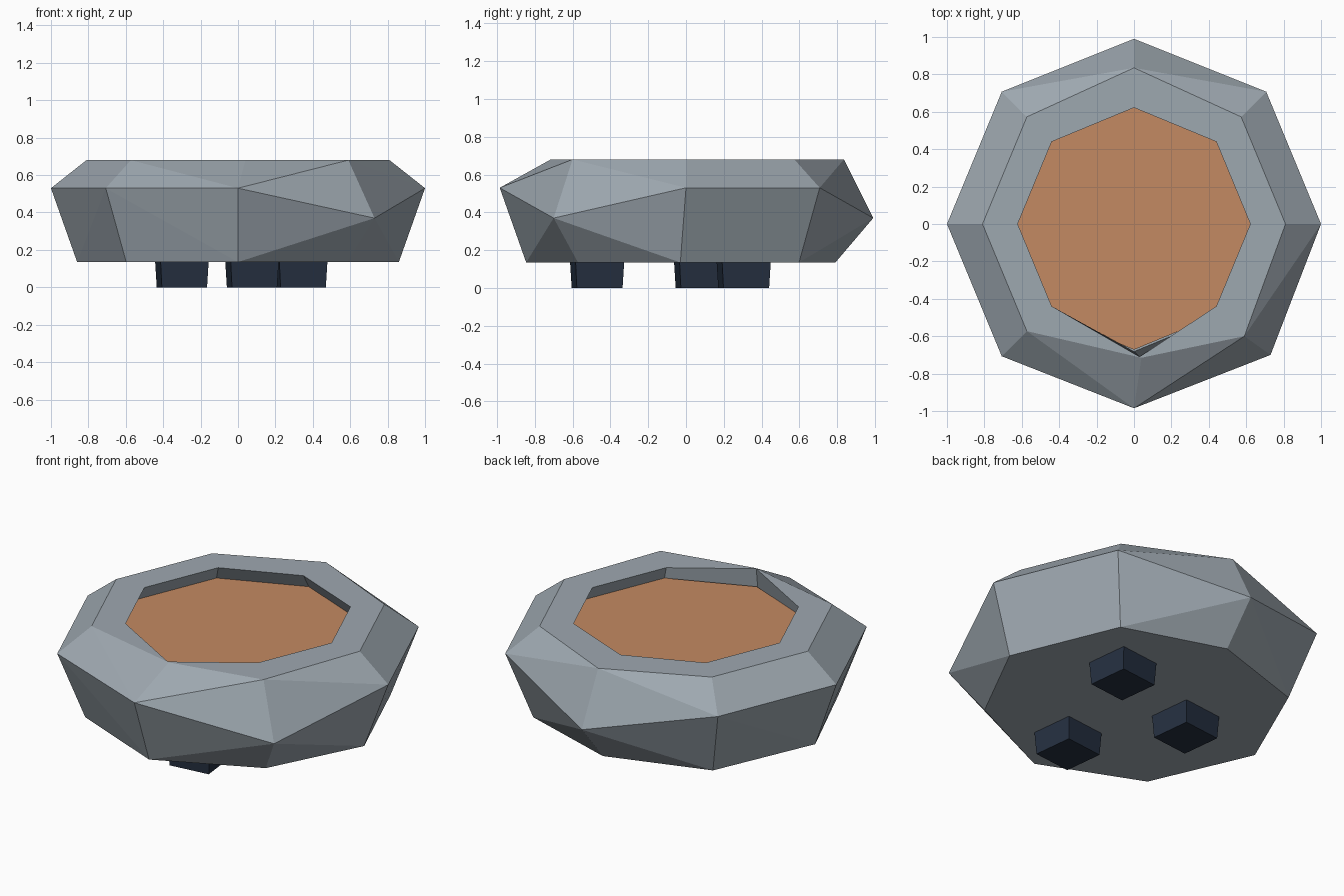
import bpy, bmesh, math
from mathutils import Matrix, Vector

if "Cube" in bpy.data.objects:
    bpy.data.objects.remove(bpy.data.objects["Cube"])


def material(name, rgb):
    lin = [((c / 255 + 0.055) / 1.055) ** 2.4 for c in rgb]
    m = bpy.data.materials.new(name)
    m.diffuse_color = (*lin, 1)
    m.use_nodes = True
    m.node_tree.nodes["Principled BSDF"].inputs["Base Color"].default_value = m.diffuse_color
    return m


def finish(bm, name, mat):
    bmesh.ops.recalc_face_normals(bm, faces=bm.faces[:])
    me = bpy.data.meshes.new(name)
    bm.to_mesh(me)
    bm.free()
    me.materials.append(mat)
    ob = bpy.data.objects.new(name, me)
    bpy.context.collection.objects.link(ob)
    return ob


def ring(radius, z, moved={}):
    """Eight points from +x counter-clockwise; 'moved' overrides single corners."""
    pts = [Vector((radius * math.cos(i * math.pi / 4), radius * math.sin(i * math.pi / 4), z))
           for i in range(8)]
    for i, p in moved.items():
        pts[i] = Vector(p)
    return pts


grey = material("stone grey", (158, 168, 176))
orange = material("copper orange", (196, 138, 98))
navy = material("dark navy", (37, 48, 65))

# Bowl: faceted outer hull with a few knocked corners (2 = back, 6 = front, 7 = front right)
base = ring(0.845, 0.135, {0: (0.86, -0.03, 0.135), 2: (0, 0.79, 0.135), 4: (-0.86, 0, 0.135),
                           7: (0.584, -0.571, 0.135)})
belly = ring(1.0, 0.53, {2: (0, 0.99, 0.37), 6: (0, -0.985, 0.53), 7: (0.73, -0.70, 0.37)})
rim = ring(0.81, 0.68, {2: (0, 0.835, 0.68), 6: (0.04, -0.715, 0.68), 7: (0.59, -0.60, 0.68)})
bm = bmesh.new()
rim_v = [bm.verts.new(p) for p in rim]
for p in base + belly:
    bm.verts.new(p)
bmesh.ops.convex_hull(bm, input=bm.verts[:])
bm.normal_update()
top = [f for f in bm.faces if all(v.co.z > 0.67 for v in f.verts)]
bmesh.ops.delete(bm, geom=top, context='FACES')

# Rim ledge, inner wall and hidden floor
inner = ring(0.622, 0.68, {6: (0.03, -0.71, 0.68)})
loops = [rim_v] + [[bm.verts.new(p) for p in pts] for pts in (inner, ring(0.682, 0.58))]
for a, b in zip(loops, loops[1:]):
    for i in range(8):
        j = (i + 1) % 8
        bm.faces.new((a[i], a[j], b[j], b[i]))
bm.faces.new(loops[-1])
bmesh.ops.dissolve_limit(bm, angle_limit=math.radians(1), verts=bm.verts[:], edges=bm.edges[:])
finish(bm, "bowl", grey)

# Filling: flat eight-sided disc below the rim
bm = bmesh.new()
bm.faces.new([bm.verts.new(p) for p in ring(0.672, 0.595)])
finish(bm, "filling", orange)

# Feet: three slightly tapered, slightly turned blocks
for n, (x, y) in enumerate([(-0.30, 0.08), (0.335, 0.305), (0.075, -0.47)], 1):
    bm = bmesh.new()
    bmesh.ops.create_cube(bm, size=1)
    for v in bm.verts:
        w = 0.26 if v.co.z > 0 else 0.243
        v.co = Vector((v.co.x * w, v.co.y * w, 0.15 if v.co.z > 0 else 0))
    bm.transform(Matrix.Translation((x, y, 0)) @ Matrix.Rotation(math.radians(6.5), 4, 'Z'))
    finish(bm, f"foot_{n}", navy)
